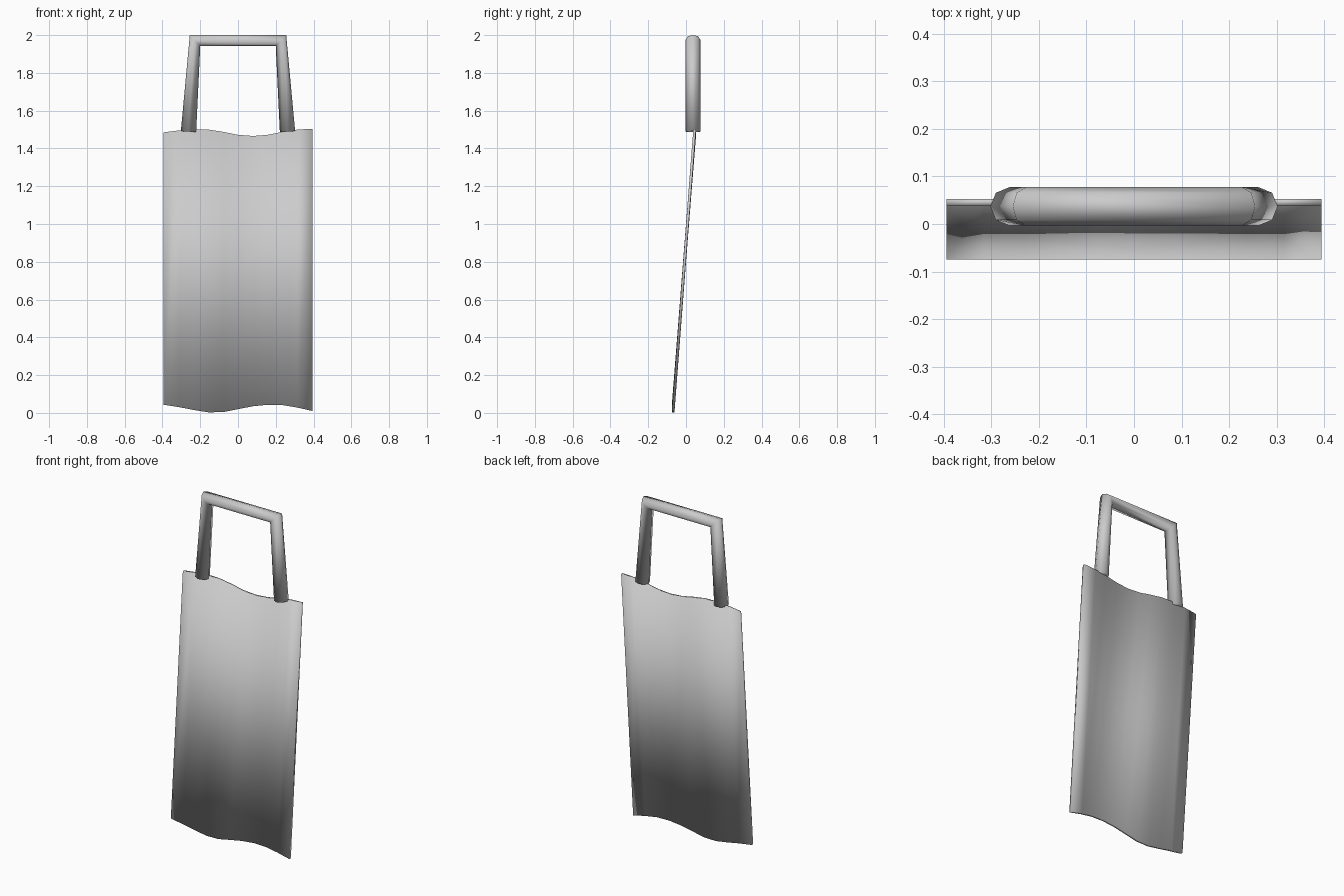
import bpy, bmesh, math
from mathutils import Vector

if "Cube" in bpy.data.objects:
    bpy.data.objects.remove(bpy.data.objects["Cube"])

GREY = (0.6, 0.6, 0.6, 1)
mat = bpy.data.materials.new("plain grey")
mat.use_nodes = True
mat.diffuse_color = GREY
mat.node_tree.nodes["Principled BSDF"].inputs["Base Color"].default_value = GREY


def finish(bm, name):
    bmesh.ops.recalc_face_normals(bm, faces=bm.faces)
    for f in bm.faces:
        f.smooth = True
    mesh = bpy.data.meshes.new(name)
    bm.to_mesh(mesh)
    bm.free()
    mesh.materials.append(mat)
    obj = bpy.data.objects.new(name, mesh)
    bpy.context.collection.objects.link(obj)


def loft(rings, name):
    """Skin a list of closed rings and cap both ends."""
    bm = bmesh.new()
    loops = [[bm.verts.new(p) for p in ring] for ring in rings]
    n = len(loops[0])
    for a, b in zip(loops, loops[1:]):
        for i in range(n):
            j = (i + 1) % n
            bm.faces.new((a[i], a[j], b[j], b[i]))
    bm.faces.new(loops[0])
    bm.faces.new(loops[-1])
    finish(bm, name)


# Leaning thin panel with wavy top and bottom edges
top_edge = [1.485, 1.495, 1.502, 1.5, 1.488, 1.472, 1.466, 1.472, 1.488, 1.5, 1.504]
low_edge = [.043, .031, .016, .003, .004, .02, .035, .043, .041, .028, .01]
HALF_W, THICK = 0.394, 0.014
columns = []
for i, (hi, lo) in enumerate(zip(top_edge, low_edge)):
    x = -HALF_W + 2 * HALF_W * i / (len(top_edge) - 1)
    front_hi, front_lo = 0.039, -0.075
    columns.append([(x, front_lo, lo), (x, front_hi, hi),
                    (x, front_hi + THICK, hi), (x, front_lo + THICK, lo)])
loft(columns, "panel")

# Handle: octagonal tube swept along three straight runs, untapered corner rings
RADIUS, SIDES = 0.0405, 8
path = [Vector(p) for p in ((-0.262, 0.037, 1.489), (-0.2275, 0.037, 1.972),
                            (0.2275, 0.037, 1.972), (0.262, 0.037, 1.489))]
runs = [(b - a).normalized() for a, b in zip(path, path[1:])]
tangents = [runs[0], runs[0] + runs[1], runs[1] + runs[2], runs[2]]
depth = Vector((0, 1, 0))
rings = []
for p, t in zip(path, tangents):
    side = depth.cross(t.normalized())
    angles = [2 * math.pi * k / SIDES for k in range(SIDES)]
    rings.append([p + RADIUS * (math.cos(a) * side + math.sin(a) * depth) for a in angles])
loft(rings, "handle")
